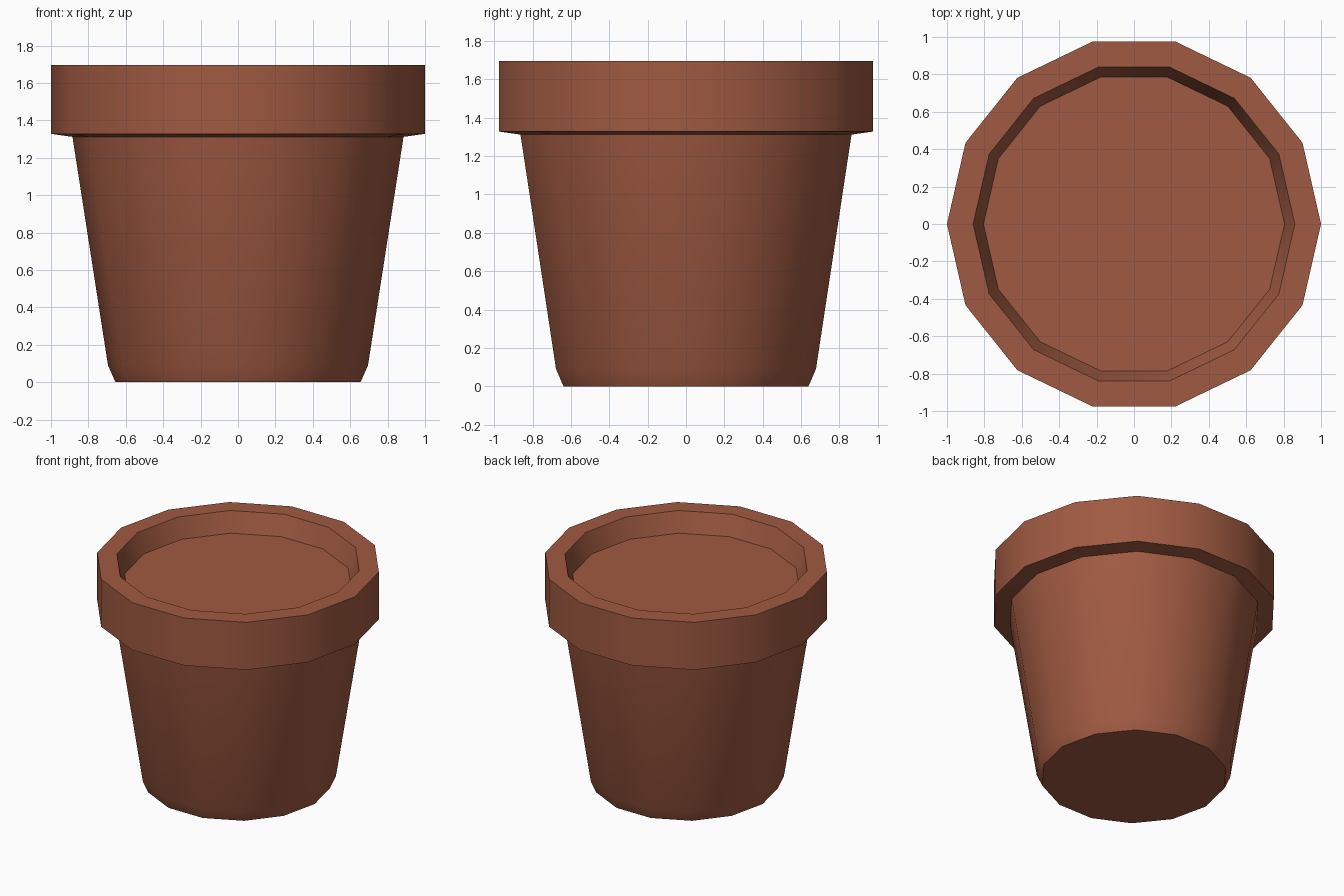
import bpy, bmesh, math

SIDES = 14

if "Cube" in bpy.data.objects:
    bpy.data.objects.remove(bpy.data.objects["Cube"], do_unlink=True)

# Terracotta colour shared by every part
terracotta = bpy.data.materials.new("terracotta")
terracotta.use_nodes = True
color = (0.35, 0.102, 0.054, 1)
terracotta.diffuse_color = color
bsdf = next(n for n in terracotta.node_tree.nodes if n.type == "BSDF_PRINCIPLED")
bsdf.inputs["Base Color"].default_value = color
bsdf.inputs["Roughness"].default_value = 0.9


def lathe(name, profile, cap=None):
    """Turn (radius, height) points around z; cap fills one end ring."""
    bm = bmesh.new()
    rings = []
    for r, z in profile:
        rings.append([bm.verts.new((r * math.cos(a), r * math.sin(a), z))
                      for a in (math.tau * i / SIDES for i in range(SIDES))])
    for low, high in zip(rings, rings[1:]):
        for i in range(SIDES):
            j = (i + 1) % SIDES
            bm.faces.new((low[i], low[j], high[j], high[i]))
    if cap == "bottom":
        bm.faces.new(rings[0][::-1])
    elif cap == "top":
        bm.faces.new(rings[-1])
    mesh = bpy.data.meshes.new(name)
    bm.to_mesh(mesh)
    bm.free()
    mesh.materials.append(terracotta)
    obj = bpy.data.objects.new(name, mesh)
    bpy.context.collection.objects.link(obj)
    bpy.ops.object.select_all(action="DESELECT")
    obj.select_set(True)
    bpy.context.view_layer.objects.active = obj
    bpy.ops.object.shade_smooth_by_angle(angle=math.radians(35))
    return obj


# Tapered body with a chamfered foot and closed base
lathe("pot_body", [(0.655, 0), (0.695, 0.09), (0.885, 1.312)], cap="bottom")

# Thick collar: underside, outer wall, top lip and inner wall
lathe("pot_rim", [(0.885, 1.312), (1, 1.328), (1, 1.695),
                  (0.86, 1.695), (0.805, 1.545)])

# Recessed surface inside the rim
lathe("soil_surface", [(0.805, 1.545)], cap="top")
